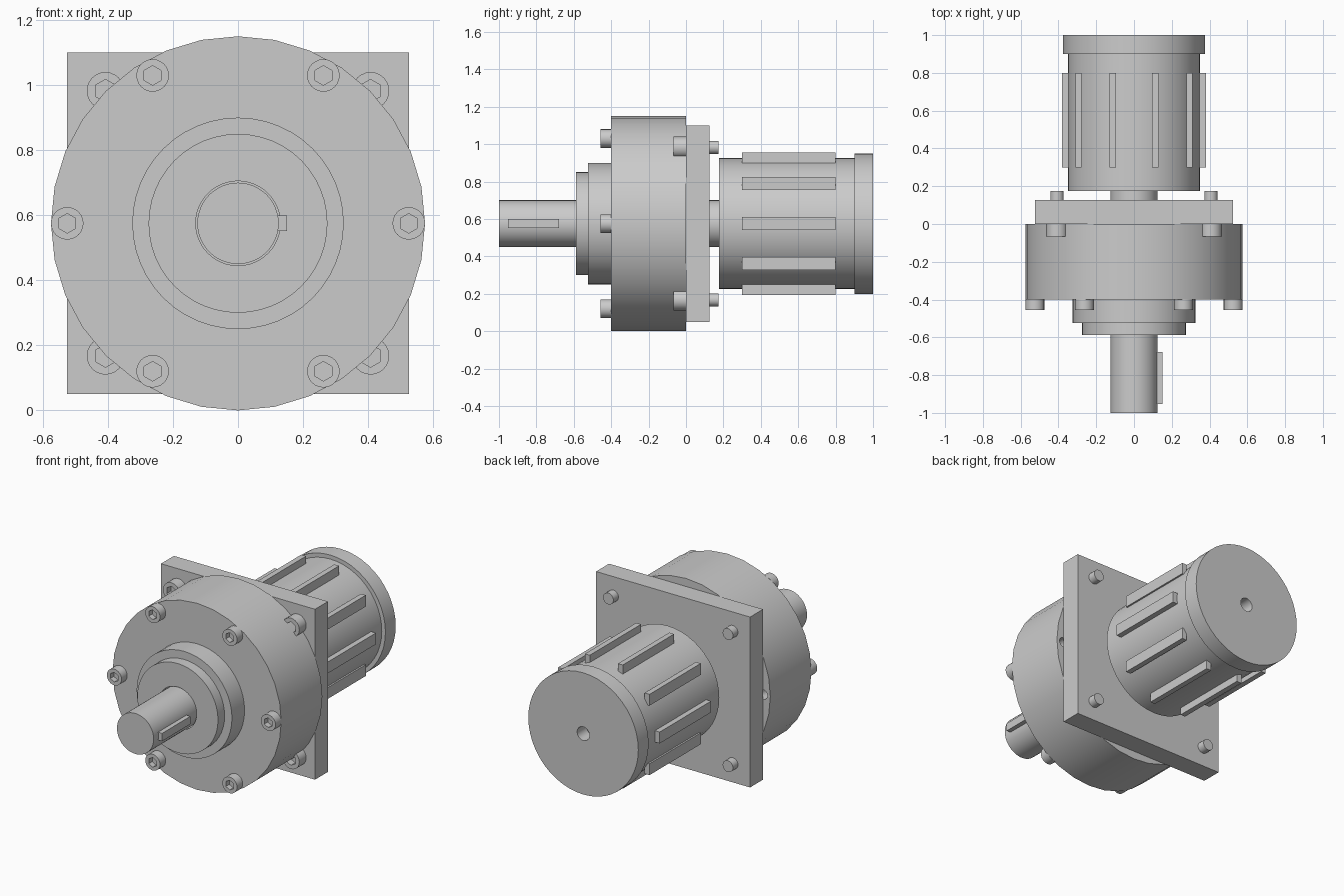
import bpy, bmesh
from math import sin, cos, pi, radians, fmod

if "Cube" in bpy.data.objects:
    bpy.data.objects.remove(bpy.data.objects["Cube"])

AX = 0.575  # height of the main axis


def finish(bm, name):
    bmesh.ops.recalc_face_normals(bm, faces=bm.faces[:])
    me = bpy.data.meshes.new(name)
    bm.to_mesh(me)
    bm.free()
    ob = bpy.data.objects.new(name, me)
    bpy.context.collection.objects.link(ob)
    return ob


def lathe(bm, profile, n=48, cx=0.0, cz=AX):
    """Revolve (radius, y[, 'hex']) points about the y axis through cx, cz."""
    rings = []
    for p in profile:
        r, y = p[0], p[1]
        if r == 0:
            rings.append([bm.verts.new((cx, y, cz))])
            continue
        ring = []
        for i in range(n):
            a = 2 * pi * i / n
            k = r
            if len(p) > 2:  # hexagon with points up and down
                k = r * cos(pi / 6) / cos(fmod(a + pi / 6, pi / 3) - pi / 6)
            ring.append(bm.verts.new((cx + k * cos(a), y, cz + k * sin(a))))
        rings.append(ring)
    for a, b in zip(rings, rings[1:]):
        for i in range(n):
            j = (i + 1) % n
            if len(a) == 1:
                bm.faces.new((a[0], b[i], b[j]))
            elif len(b) == 1:
                bm.faces.new((a[i], a[j], b[0]))
            else:
                bm.faces.new((a[i], a[j], b[j], b[i]))


def turned(name, profile, n=48):
    bm = bmesh.new()
    lathe(bm, profile, n)
    return finish(bm, name)


def box(name, x, y, z):
    bm = bmesh.new()
    bmesh.ops.create_cube(bm, size=1)
    for v in bm.verts:
        v.co = [(lo + hi) / 2 + c * (hi - lo) for c, (lo, hi) in zip(v.co, (x, y, z))]
    return finish(bm, name)


def bolt(name, cx, cz, y0, y1, y2, head, shank, sock):
    """Socket-head bolt: head from y0 to y1, shank on to y2."""
    bm = bmesh.new()
    d = y0 + 0.6 * (y1 - y0)
    # hexagon corners land on every fourth of the 24 segments
    lathe(bm, [(0, d), (sock, d, 'hex'), (sock, y0, 'hex'), (head, y0),
               (head, y1), (shank, y1), (shank, y2), (0, y2)], 24, cx, cz)
    return finish(bm, name)


# Gear housing disc with bolt holes right through
housing = turned("gear_housing", [(0, -0.4), (0.575, -0.4), (0.575, 0), (0, 0)], 32)
ring6 = [(0.525 * cos(radians(a)), AX + 0.525 * sin(radians(a))) for a in range(0, 360, 60)]
bm = bmesh.new()
for cx, cz in ring6:
    lathe(bm, [(0, -0.45), (0.03, -0.45), (0.03, 0.05), (0, 0.05)], 24, cx, cz)
cutter = finish(bm, "bolt_hole_cutter")
cutter.hide_render = True
mod = housing.modifiers.new("bolt_holes", 'BOOLEAN')
mod.operation = 'DIFFERENCE'
mod.solver = 'EXACT'
mod.object = cutter
bpy.context.view_layer.objects.active = housing
bpy.ops.object.modifier_apply(modifier=mod.name)
bpy.data.objects.remove(cutter)

# Stepped bearing hub with a clearance bore
turned("bearing_hub", [(0, -0.45), (0.13, -0.45), (0.13, -0.5875), (0.275, -0.5875),
                       (0.275, -0.523), (0.325, -0.523), (0.325, -0.4), (0, -0.4)])

# Output shaft and its key
turned("output_shaft", [(0, -1), (0.125, -1), (0.125, -0.45), (0, -0.45)])
box("shaft_key", (0.1, 0.15), (-0.953, -0.678), (AX - 0.024, AX + 0.024))

# Square mounting flange
box("mounting_flange", (-0.525, 0.525), (0, 0.126), (0.05, 1.1))

# Motor: neck, body, end cap with centre hole
turned("motor_neck", [(0, 0.126), (0.125, 0.126), (0.125, 0.176), (0, 0.176)])
turned("motor_body", [(0, 0.176), (0.35, 0.176), (0.35, 0.9), (0, 0.9)])
turned("motor_end_cap", [(0, 0.9), (0.375, 0.9), (0.375, 1), (0.042, 1),
                         (0.042, 0.91), (0, 0.91)])

# Cooling ribs: upright bars, all with the same orientation
for i in range(10):
    a = radians(36 * i)
    x, z = 0.364 * cos(a), AX + 0.364 * sin(a)
    box(f"cooling_rib_{i}", (x - 0.0165, x + 0.0165), (0.3, 0.8), (z - 0.035, z + 0.035))

# Housing bolts and flange bolts
for i, (cx, cz) in enumerate(ring6):
    bolt(f"housing_bolt_{i}", cx, cz, -0.456, -0.4, -0.1, 0.05, 0.0295, 0.03)
for sx in (-1, 1):
    for sz in (-1, 1):
        bolt(f"flange_bolt_{sx}_{sz}", sx * 0.4075, AX + sz * 0.4075,
             -0.067, 0, 0.175, 0.0575, 0.035, 0.035)

# Smooth round sides, sharp edges
bpy.ops.object.select_all(action='SELECT')
bpy.context.view_layer.objects.active = housing
bpy.ops.object.shade_smooth_by_angle(angle=radians(30))
